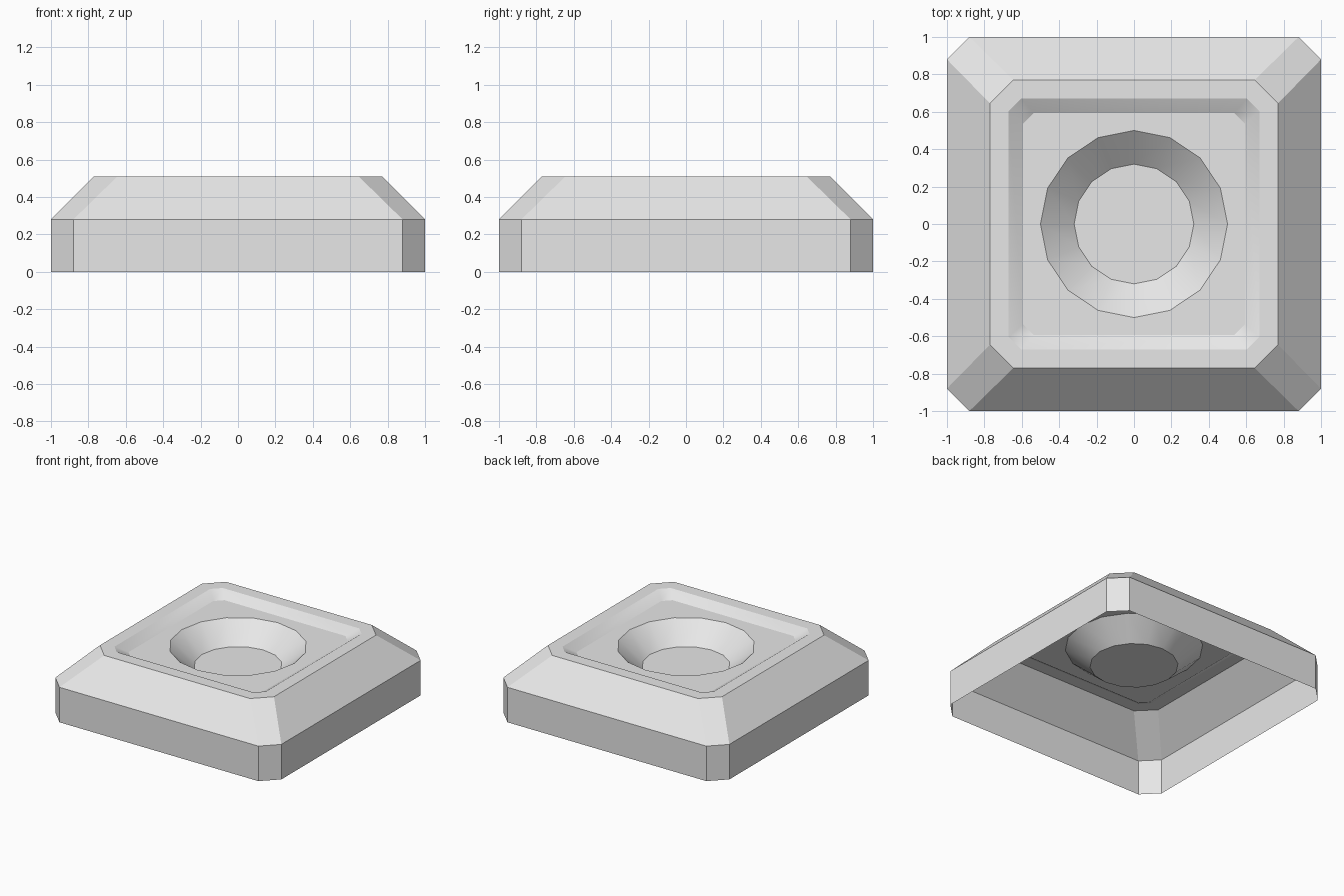
import bpy, bmesh
from math import cos, sin, pi, radians

if "Cube" in bpy.data.objects:
    bpy.data.objects.remove(bpy.data.objects["Cube"], do_unlink=True)

# Single plain grey
grey = bpy.data.materials.new("plain_grey")
grey.use_nodes = True
grey.diffuse_color = (0.8, 0.8, 0.8, 1)
grey.node_tree.nodes["Principled BSDF"].inputs["Base Color"].default_value = (0.8, 0.8, 0.8, 1)


def octagon(half, corner, z):
    """Square outline with cut corners, counter-clockwise."""
    quarter = [(half, -corner), (half, corner)]
    points = []
    for _ in range(4):
        points += [(x, y, z) for x, y in quarter]
        quarter = [(-y, x) for x, y in quarter]
    return points


def circle(radius, z, sides=16):
    return [(radius * cos(2 * pi * i / sides), radius * sin(2 * pi * i / sides), z)
            for i in range(sides)]


def add_rings(bm, outlines):
    """Skin consecutive outlines with quads and return the vertex rings."""
    rings = [[bm.verts.new(p) for p in outline] for outline in outlines]
    for low, high in zip(rings, rings[1:]):
        n = len(low)
        for i in range(n):
            j = (i + 1) % n
            bm.faces.new((low[i], low[j], high[j], high[i]))
    return rings


def loop_edges(ring):
    return [e for e in {e for v in ring for e in v.link_edges}
            if e.verts[0] in ring and e.verts[1] in ring]


def finish(bm, name):
    mesh = bpy.data.meshes.new(name)
    bm.to_mesh(mesh)
    bm.free()
    mesh.materials.append(grey)
    obj = bpy.data.objects.new(name, mesh)
    bpy.context.collection.objects.link(obj)
    bpy.ops.object.select_all(action="DESELECT")
    obj.select_set(True)
    bpy.context.view_layer.objects.active = obj
    bpy.ops.object.shade_smooth_by_angle(angle=radians(25))


FLOOR_Z = 0.46
BOWL_Z = 0.31

# Tile body: upright sides, sloped shoulder, flat rim, sloped recess; open below
bm = bmesh.new()
body = add_rings(bm, [
    octagon(1.0, 0.88, 0.0),
    octagon(1.0, 0.88, 0.28),
    octagon(0.77, 0.645, 0.51),
    octagon(0.67, 0.604, 0.51),
    octagon(0.594, 0.535, FLOOR_Z),
])

# Bowl: round funnel with a flat bottom, sunk into the recess floor
bowl = add_rings(bm, [circle(0.5, FLOOR_Z), circle(0.32, BOWL_Z)])
bm.faces.new(bowl[1])

# Recess floor between the recess edge and the bowl mouth
floor = bmesh.ops.triangle_fill(bm, use_beauty=True,
                                edges=loop_edges(body[-1]) + loop_edges(bowl[0]))
for item in floor["geom"]:
    if isinstance(item, bmesh.types.BMFace):
        item.normal_update()
        if item.normal.z < 0:
            item.normal_flip()
finish(bm, "tile_body")
